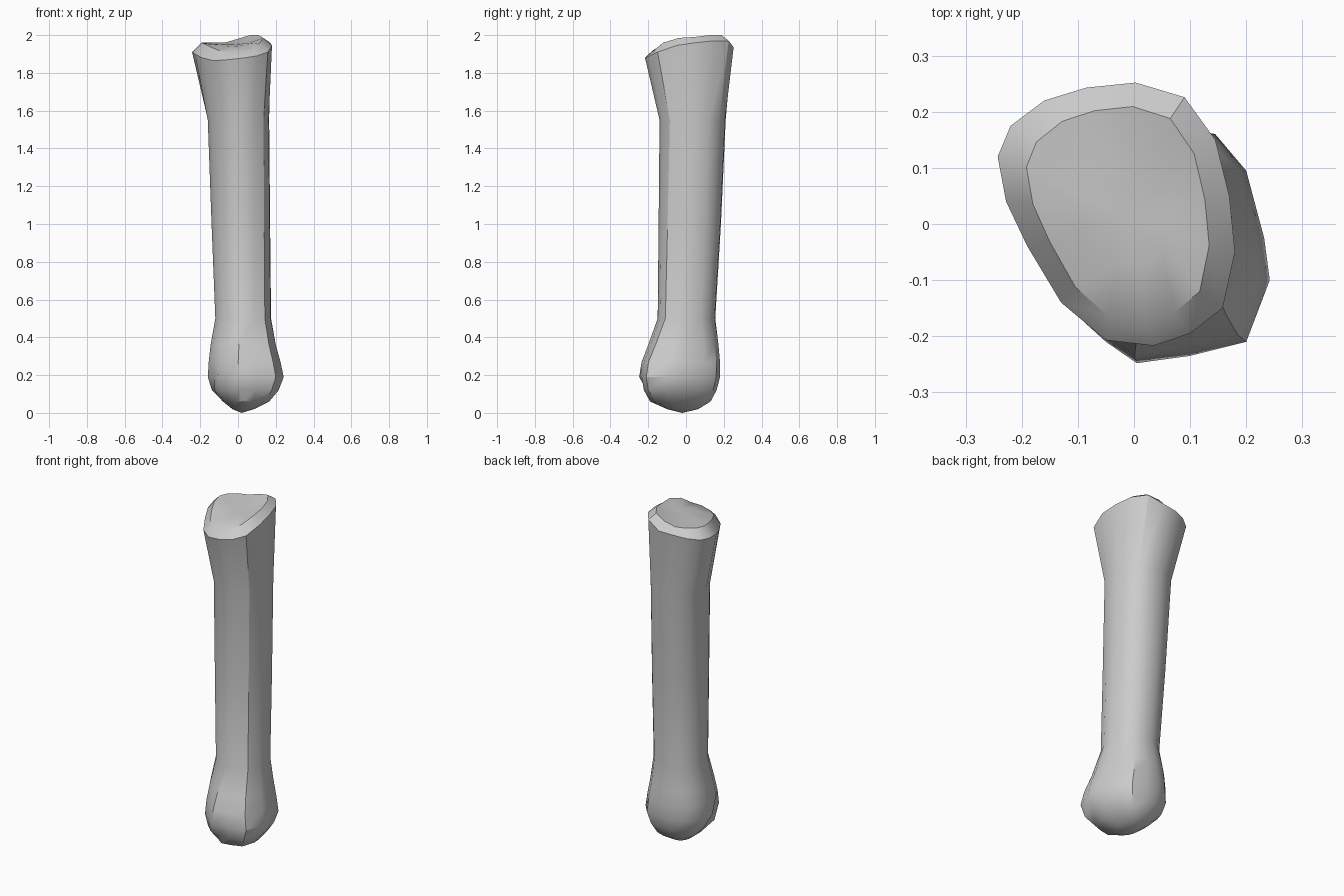
import bpy
import bmesh
import math
from mathutils import Vector

cube = bpy.data.objects.get("Cube")
if cube:
    bpy.data.objects.remove(cube, do_unlink=True)

# Material
bone_grey = bpy.data.materials.new("bone_grey")
bone_grey.use_nodes = True
colour = (0.6, 0.6, 0.6, 1)
bone_grey.diffuse_color = colour
bone_grey.node_tree.nodes["Principled BSDF"].inputs["Base Color"].default_value = colour

# Upper rim: x, y, height of the rim, height of the joint face edge inside it
UPPER_RIM = [
    (-.243, .12, 1.91, 1.96), (-.22, .175, 1.91, 1.96), (-.16, .22, 1.92, 1.96),
    (-.085, .243, 1.93, 1.96), (.003, .252, 1.935, 1.98), (.09, .226, 1.97, 2),
    (.145, .15, 1.97, 2), (.17, .05, 1.96, 1.99), (.18, -.05, 1.945, 1.985),
    (.158, -.15, 1.91, 1.96), (.1, -.195, 1.89, 1.93), (.035, -.217, 1.88, 1.92),
    (-.05, -.207, 1.87, 1.91), (-.13, -.14, 1.865, 1.92), (-.19, -.04, 1.88, 1.94),
    (-.228, .04, 1.9, 1.955)]

# Widest outline of the lower head, matched point for point with the rim
HEAD = [
    (-.16, .04), (-.14, .1), (-.09, .15), (-.02, .175), (.06, .18), (.145, .16),
    (.2, .095), (.232, -.025), (.242, -.1), (.2, -.21), (.1, -.235), (.005, -.248),
    (-.05, -.21), (-.105, -.16), (-.145, -.09), (-.16, -.02)]
COUNT = len(HEAD)


def fit(outline, left, right, front, back):
    """Stretch an outline so that it fills the given box."""
    xs = [p[0] for p in outline]
    ys = [p[1] for p in outline]
    wide = (right - left) / (max(xs) - min(xs))
    deep = (back - front) / (max(ys) - min(ys))
    return [Vector((left + (p[0] - min(xs)) * wide, front + (p[1] - min(ys)) * deep))
            for p in outline]


def unit(outline):
    return fit(outline, -1, 1, -1, 1)


# Shaft section: mostly round, following the rim and head outlines a little
start = math.radians(160)
circle = [(math.cos(start - i * math.tau / COUNT), math.sin(start - i * math.tau / COUNT))
          for i in range(COUNT)]
rim_shape, head_shape, round_shape = unit(UPPER_RIM), unit(HEAD), unit(circle)


def section(height, box, rim=0.0, head=0.0):
    """Ring of points at one height, blended from the three shapes."""
    mixed = [a * rim + b * head + c * (1 - rim - head)
             for a, b, c in zip(rim_shape, head_shape, round_shape)]
    return [Vector((p.x, p.y, height)) for p in fit(mixed, *box)]


# Joint face: shrunken copies of the rim
centre = Vector((-.02, .015))


def inset(scale_x, scale_y, sink):
    return [Vector((centre.x + (x - centre.x) * scale_x,
                    centre.y + (y - centre.y) * scale_y,
                    edge + (1.95 - edge) * sink)) for x, y, rim, edge in UPPER_RIM]


rings = [
    inset(.4, .4, .75),
    inset(.77, .82, 0),
    [Vector((x, y, rim)) for x, y, rim, edge in UPPER_RIM],
    section(1.55, (-.16, .165, -.14, .21), rim=.4),
    section(1.0, (-.14, .17, -.145, .185), rim=.2, head=.2),
    section(.5, (-.12, .175, -.15, .155), head=.4),
    section(.36, (-.145, .2, -.2, .172), head=.8),
    section(.27, (-.155, .225, -.235, .18), head=1),
    section(.19, (-.16, .242, -.248, .18), head=1),
    section(.12, (-.138, .215, -.235, .162), head=1),
    section(.06, (-.08, .165, -.19, .13), head=.9),
    section(.02, (-.03, .085, -.1, .065), head=.7)]

# Shallow notches in the lower head
middle = Vector((.03, -.03, .15))
for ring, point in ((9, 11), (8, 14), (9, 15)):
    rings[ring][point] = rings[ring][point].lerp(middle, .12)

# Skin the rings and close both ends
bm = bmesh.new()
loops = [[bm.verts.new(p) for p in ring] for ring in rings]
for upper, lower in zip(loops, loops[1:]):
    for i in range(COUNT):
        j = (i + 1) % COUNT
        bm.faces.new((upper[i], upper[j], lower[j], lower[i]))
for loop, tip in ((loops[0], (-.02, .015, 1.95)), (loops[-1], (.02, -.02, 0))):
    pole = bm.verts.new(tip)
    for i in range(COUNT):
        bm.faces.new((loop[i], loop[(i + 1) % COUNT], pole))
bmesh.ops.recalc_face_normals(bm, faces=bm.faces)

mesh = bpy.data.meshes.new("long_bone")
bm.to_mesh(mesh)
bm.free()
mesh.materials.append(bone_grey)
bone = bpy.data.objects.new("long_bone", mesh)
bpy.context.collection.objects.link(bone)

# Smooth shaft with crisp rims
bpy.ops.object.select_all(action='DESELECT')
bone.select_set(True)
bpy.context.view_layer.objects.active = bone
bpy.ops.object.shade_smooth_by_angle(angle=math.radians(32))
